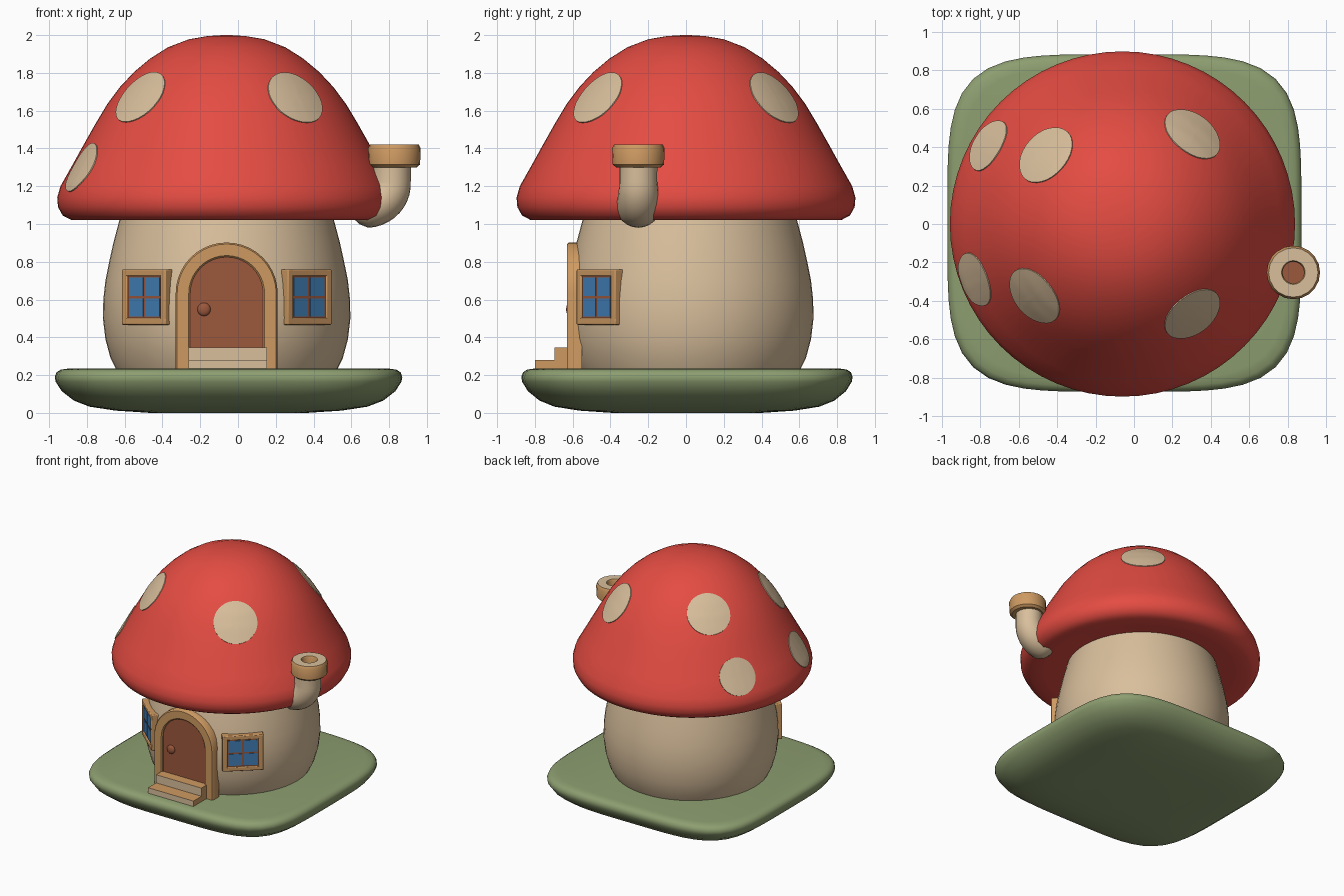
import bpy, bmesh, math
from mathutils import Vector, Matrix
from mathutils.bvhtree import BVHTree

if "Cube" in bpy.data.objects:
    bpy.data.objects.remove(bpy.data.objects["Cube"])

CX = -0.06  # mushroom axis


def material(name, rgb):
    m = bpy.data.materials.new(name)
    lin = [((c / 255 + 0.055) / 1.055) ** 2.4 for c in rgb]
    m.diffuse_color = (*lin, 1)
    m.use_nodes = True
    m.node_tree.nodes["Principled BSDF"].inputs["Base Color"].default_value = m.diffuse_color
    return m


RED = material("cap red", (228, 76, 66))
CREAM = material("cream", (217, 191, 156))
TAN = material("tan wood", (206, 154, 98))
BROWN = material("door brown", (156, 88, 60))
BLUE = material("window blue", (66, 128, 184))
GREEN = material("grass green", (141, 158, 112))


def finish(name, bm, mat, bevel=0, angle=40):
    bmesh.ops.recalc_face_normals(bm, faces=bm.faces)
    me = bpy.data.meshes.new(name)
    bm.to_mesh(me)
    bm.free()
    me.materials.append(mat)
    ob = bpy.data.objects.new(name, me)
    bpy.context.collection.objects.link(ob)
    if bevel:
        mod = ob.modifiers.new("bevel", 'BEVEL')
        mod.width, mod.segments = bevel, 2
    bpy.ops.object.select_all(action='DESELECT')
    ob.select_set(True)
    bpy.context.view_layer.objects.active = ob
    bpy.ops.object.shade_smooth_by_angle(angle=math.radians(angle))
    return ob


def loft(rings, closed=False):
    """Skin a list of point rings; cap the ends unless closed into a torus."""
    bm = bmesh.new()
    vs = [[bm.verts.new(p) for p in r] for r in rings]
    n = len(vs[0])
    pairs = list(zip(vs, vs[1:])) + ([(vs[-1], vs[0])] if closed else [])
    for a, b in pairs:
        for i in range(n):
            bm.faces.new((a[i], a[(i + 1) % n], b[(i + 1) % n], b[i]))
    if not closed:
        bm.faces.new(vs[0])
        bm.faces.new(vs[-1])
    return bm


def lathe(profile, cx, cy, n=56, closed=False):
    return loft([[(cx + r * math.cos(2 * math.pi * i / n), cy + r * math.sin(2 * math.pi * i / n), z)
                  for i in range(n)] for r, z in profile], closed)


def box(name, size, mtx, mat, bevel=0):
    bm = bmesh.new()
    bmesh.ops.create_cube(bm, size=1, matrix=mtx @ Matrix.Diagonal((*size, 1)))
    return finish(name, bm, mat, bevel)


# Grass base: rounded square rings
def rounded(s, z, n=72):
    pts = []
    for i in range(n):
        c, d = math.cos(2 * math.pi * i / n), math.sin(2 * math.pi * i / n)
        k = s / (abs(c) ** 4.4 + abs(d) ** 4.4) ** (1 / 4.4)
        pts.append((-0.05 + 0.92 * k * c, 0.005 + 0.877 * k * d, z))
    return pts


base = [(0.45, 0), (0.65, 0.012), (0.8, 0.033), (0.89, 0.065), (0.96, 0.115), (0.995, 0.165),
        (1, 0.19), (0.99, 0.215), (0.965, 0.229), (0.92, 0.235)]
finish("grass_base", loft([rounded(s, z) for s, z in base]), GREEN)

# Stem wall, flattened behind the door
bm = lathe([(0.58, 0.22), (0.615, 0.29), (0.642, 0.39), (0.655, 0.5), (0.653, 0.6), (0.642, 0.7),
            (0.622, 0.8), (0.6, 0.9), (0.56, 1.05)], CX, 0.02)
for v in bm.verts:
    v.co.y = max(v.co.y, -0.6)
finish("stem_wall", bm, CREAM)

# Mushroom cap
bm = lathe([(0.5, 1.04), (0.7, 1.025), (0.82, 1.02), (0.868, 1.045), (0.893, 1.09), (0.897, 1.14),
            (0.88, 1.2), (0.818, 1.31), (0.757, 1.42), (0.695, 1.53), (0.632, 1.635), (0.565, 1.725),
            (0.49, 1.805), (0.405, 1.876), (0.31, 1.936), (0.2, 1.978), (0.1, 1.995), (0.02, 2.0)], CX, 0, 64)
bmesh.ops.recalc_face_normals(bm, faces=bm.faces)
tree = BVHTree.FromBMesh(bm)
finish("mushroom_cap", bm, RED, angle=60)

# Cap spots: discs draped on the cap, placed as seen from above
spots = [(-0.465, 0.365, 0.165), (0.31, 0.475, 0.165), (0.31, -0.475, 0.165),
         (-0.525, -0.38, 0.165), (-0.76, 0.41, 0.145), (-0.83, -0.29, 0.145)]
for x, y, rad in spots:
    p, nrm, *_ = tree.ray_cast(Vector((x, y, 3)), Vector((0, 0, -1)))
    radial = Vector((x - CX, y, 0)).normalized()
    t = Vector((0, 0, 1)).cross(radial)
    nrm = (nrm - t * nrm.dot(t)).normalized()
    u = nrm.cross(t)
    rings = []
    for f in (1, 0.8, 0.6, 0.4, 0.2, 0.02):
        ring = []
        for i in range(32):
            a = 2 * math.pi * i / 32
            q = p + (t * math.cos(a) + u * math.sin(a)) * rad * f
            hit = tree.ray_cast(q + nrm * 0.5, -nrm)[0] or q
            ring.append(hit + nrm * 0.006)
        rings.append(ring)
    rings.insert(0, [q - nrm * 0.009 for q in rings[0]])
    finish("cap_spot", loft(rings), CREAM)


# Door and arched frame
def arch(r, y, z0=0.225, spring=0.632, n=20):
    pts = [(CX + r, y, z0)]
    pts += [(CX + r * math.cos(math.pi * i / n), y, spring + r * math.sin(math.pi * i / n))
            for i in range(n + 1)]
    return pts + [(CX - r, y, z0)]


finish("door", loft([arch(0.2, -0.56), arch(0.2, -0.614)]), BROWN)
finish("door_frame", loft([arch(0.27, -0.55), arch(0.27, -0.62), arch(0.262, -0.63),
                           arch(0.201, -0.63), arch(0.193, -0.622), arch(0.193, -0.55)], True), TAN)
box("door_plank_seam", (0.006, 0.006, 0.36), Matrix.Translation((CX - 0.005, -0.614, 0.6)), BROWN)
bm = bmesh.new()
bmesh.ops.create_uvsphere(bm, u_segments=20, v_segments=12, radius=0.035,
                          matrix=Matrix.Translation((-0.18, -0.617, 0.548)) @ Matrix.Diagonal((1, 0.5, 1, 1)))
finish("door_knob", bm, BROWN)

# Two steps: wooden treads with cream risers
for name, y0, z1 in (("lower_step", -0.80, 0.28), ("upper_step", -0.695, 0.347)):
    step = box(name, (0.415, -0.58 - y0, z1 - 0.22),
               Matrix.Translation((CX + 0.005, (y0 - 0.58) / 2, (z1 + 0.22) / 2)), TAN)
    step.data.materials.append(CREAM)
    for f in step.data.polygons:
        f.material_index = int(f.normal.y < -0.5)

# Windows set into the wall on both sides of the door
for side, label in ((-1, "left"), (1, "right")):
    turn = Matrix.Translation((CX, 0.02, 0.613)) @ Matrix.Rotation(side * math.radians(41.5), 4, 'Z')

    def at(u, depth, w):
        return turn @ Matrix.Translation((u, -depth, w))
    box(label + "_window_sash", (0.25, 0.05, 0.24), at(0, 0.631, 0), BROWN)
    for s in (-1, 1):
        box(label + "_window_post", (0.038, 0.075, 0.293), at(s * 0.136, 0.628, 0), TAN, 0.006)
        box(label + "_window_rail", (0.31, 0.075, 0.036), at(0, 0.628, s * 0.1285), TAN, 0.006)
        for k in (-1, 1):
            box(label + "_window_pane", (0.1, 0.008, 0.096), at(s * 0.058, 0.656, k * 0.0545), BLUE)

# Chimney: elbow pipe swept in the x-z plane, with a rounded buried end
path = [(0.6, 1.1, 0, 0.04), (0.615, 1.1, 0, 0.075), (0.645, 1.1, 0, 0.102)]
path += [(0.69 + 0.125 * math.sin(a), 1.225 - 0.125 * math.cos(a), a, 0.12 - 0.013 * a)
         for a in (math.pi / 2 * i / 10 for i in range(11))]
path.append((0.815, 1.33, math.pi / 2, 0.1))
rings = []
for x, z, a, r in path:
    rings.append([(x - r * math.sin(a) * math.cos(b), -0.252 + r * math.sin(b), z + r * math.cos(a) * math.cos(b))
                  for b in (2 * math.pi * i / 24 for i in range(24))])
finish("chimney_pipe", loft(rings), CREAM)

# Chimney collar with a pale top and a dark flue opening
collar = finish("chimney_collar", lathe([(0.118, 1.3), (0.136, 1.315), (0.139, 1.4), (0.128, 1.422),
                                         (0.062, 1.422), (0.056, 1.41), (0.056, 1.3)],
                                        0.828, -0.252, 20, True), TAN)
collar.data.materials.append(CREAM)
for f in collar.data.polygons:
    f.material_index = int(f.normal.z > 0.9)
finish("chimney_flue", lathe([(0.058, 1.31), (0.058, 1.345)], 0.828, -0.252, 20), BROWN)
